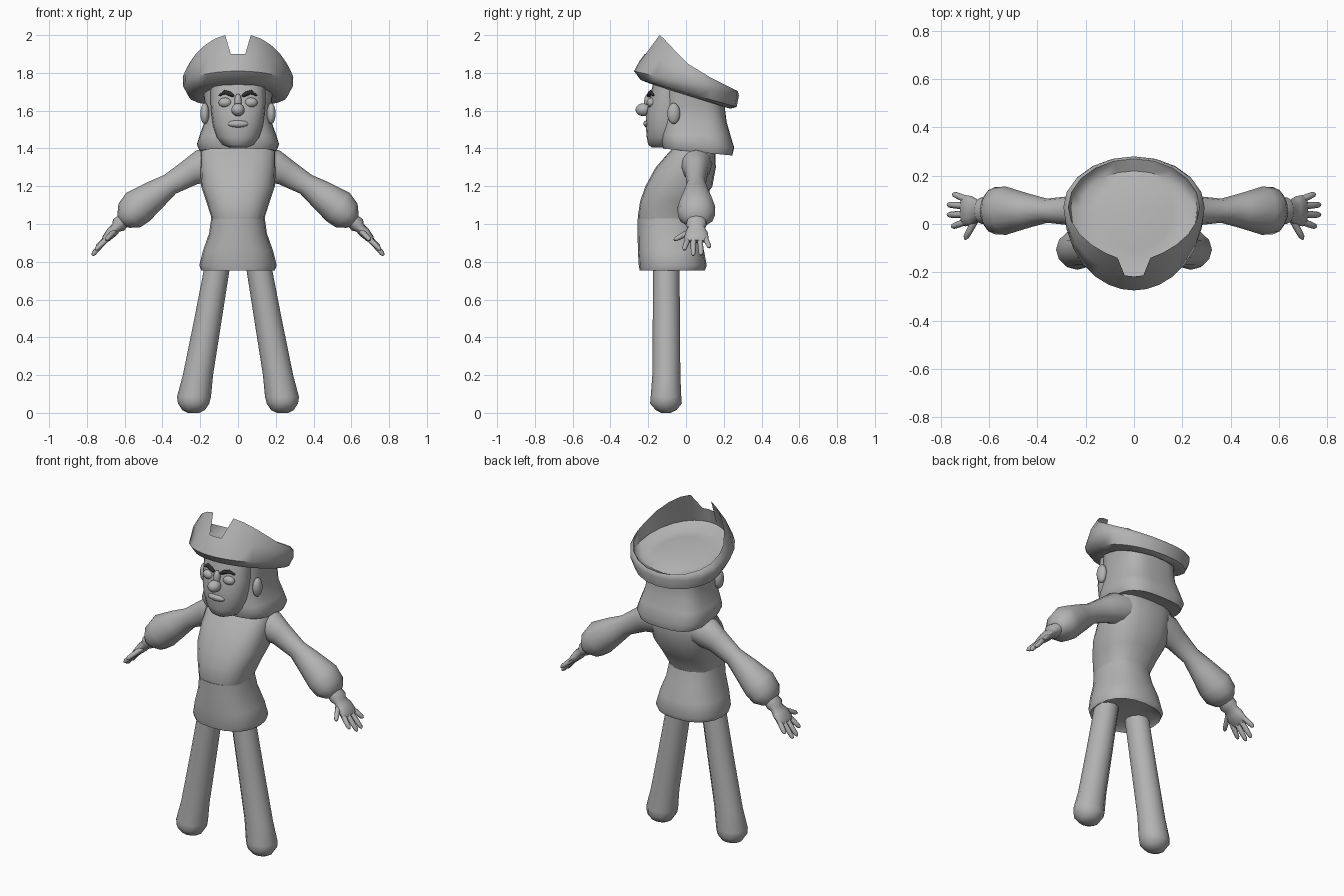
import bpy, bmesh, math
from mathutils import Vector

if "Cube" in bpy.data.objects:
    bpy.data.objects.remove(bpy.data.objects["Cube"])


def material(name, value):
    m = bpy.data.materials.new(name)
    m.diffuse_color = (value, value, value, 1)
    m.use_nodes = True
    m.node_tree.nodes["Principled BSDF"].inputs["Base Color"].default_value = m.diffuse_color
    return m


GREY = material("grey", 0.45)
DARK = material("dark_grey", 0.03)


def finish(name, bm, mat=GREY, angle=45):
    bmesh.ops.recalc_face_normals(bm, faces=bm.faces)
    me = bpy.data.meshes.new(name)
    bm.to_mesh(me)
    bm.free()
    me.materials.append(mat)
    ob = bpy.data.objects.new(name, me)
    bpy.context.collection.objects.link(ob)
    bpy.ops.object.select_all(action='DESELECT')
    ob.select_set(True)
    bpy.context.view_layer.objects.active = ob
    bpy.ops.object.shade_smooth_by_angle(angle=math.radians(angle))
    return ob


def loft(name, rings, mat=GREY, angle=45, caps=True):
    """Skin a list of equal-length point rings."""
    bm = bmesh.new()
    vs = [[bm.verts.new(p) for p in r] for r in rings]
    n = len(vs[0])
    for a, b in zip(vs, vs[1:]):
        for i in range(n):
            j = (i + 1) % n
            bm.faces.new((a[i], a[j], b[j], b[i]))
    if caps:
        bm.faces.new(vs[0])
        bm.faces.new(vs[-1])
    return finish(name, bm, mat, angle)


def spow(v, p):
    return math.copysign(abs(v) ** p, v)


def level(z, rx, yf, yb, p=1.0, n=20, cx=0.0, tilt=0.0):
    """Horizontal rounded ring between a front and a back y."""
    cy, ry, pts = (yf + yb) / 2, (yb - yf) / 2, []
    for i in range(n):
        t = 2 * math.pi * i / n
        y = cy + ry * spow(math.sin(t), p)
        pts.append((cx + rx * spow(math.cos(t), p), y, z + tilt * y))
    return pts


def limb(name, stations, n=12, mat=GREY, angle=50):
    """Tube through (x, y, z, thickness, depth) stations lying near an xz plane."""
    c = [Vector(s[:3]) for s in stations]
    rings = []
    for i, s in enumerate(stations):
        d = (c[min(i + 1, len(c) - 1)] - c[max(i - 1, 0)]).normalized()
        side = Vector((0, 1, 0))
        side = (side - d * side.dot(d)).normalized()
        up = d.cross(side)
        rings.append([c[i] + up * s[3] * math.cos(2 * math.pi * k / n)
                      + side * s[4] * math.sin(2 * math.pi * k / n) for k in range(n)])
    return loft(name, rings, mat, angle)


def ball(name, loc, scale, mat=GREY):
    bm = bmesh.new()
    bmesh.ops.create_uvsphere(bm, u_segments=14, v_segments=9, radius=1)
    for v in bm.verts:
        v.co = Vector(loc) + Vector([a * b for a, b in zip(v.co, scale)])
    return finish(name, bm, mat)


def mirror(ob):
    m = ob.modifiers.new("mirror", 'MIRROR')
    m.use_clip = False
    m.use_mirror_merge = False


# Shirt and flared skirt
loft("shirt", [level(*r, p=0.8) for r in (
    (1.02, .14, -.25, .04), (1.04, .143, -.255, .045), (1.12, .168, -.243, .09),
    (1.2, .195, -.215, .14), (1.3, .2, -.16, .158), (1.38, .2, -.09, .155), (1.42, .185, -.05, .12))])
loft("skirt", [level(*r, p=0.85) for r in (
    (.775, .17, -.22, .08), (.755, .195, -.245, .10), (.78, .205, -.25, .11), (.86, .185, -.255, .095),
    (.95, .153, -.256, .065), (1.03, .142, -.256, .045))])

# Legs with flared boots
mirror(loft("leg", [level(z, rx, yf, yb, cx=cx, n=12) for z, cx, rx, yf, yb in (
    (0, .235, .03, -.13, -.08), (.015, .235, .06, -.16, -.05), (.05, .235, .083, -.19, -.022),
    (.085, .233, .09, -.187, -.025), (.2, .212, .08, -.178, -.03), (.5, .158, .073, -.176, -.032),
    (.82, .102, .067, -.175, -.035))]))

# Puffed sleeve, hand and fingers
Y = .055
mirror(limb("sleeve", [
    (.13, Y, 1.32, .085, .085), (.19, Y, 1.305, .09, .08), (.25, Y, 1.275, .073, .062),
    (.36, Y, 1.21, .058, .05), (.44, Y, 1.155, .078, .072), (.53, Y, 1.09, .097, .1),
    (.575, Y, 1.045, .085, .098), (.605, Y, 1.02, .052, .07), (.618, Y, 1.01, .03, .045)]))
mirror(limb("hand", [
    (.60, Y, 1.025, .036, .05), (.632, Y, .995, .042, .055), (.645, Y, .98, .028, .045),
    (.67, Y, .955, .029, .06), (.70, Y, .922, .022, .065), (.712, Y, .908, .012, .055)]))
for name, start, tip in (
        ("thumb", (.655, .02, .96), (.70, -.063, .915)),
        ("index_finger", (.69, .012, .925), (.755, -.012, .862)),
        ("middle_finger", (.70, .04, .92), (.772, .038, .833)),
        ("ring_finger", (.70, .075, .92), (.772, .08, .835)),
        ("little_finger", (.69, .1, .93), (.75, .125, .875))):
    a, b = Vector(start), Vector(tip)
    mirror(limb(name, [(*a.lerp(b, f), r, r) for f, r in
                       ((0, .015), (.55, .014), (.88, .012), (1, .005))], n=8))

# Hair: boxy bob with a sloping hem
loft("hair", [level(*r, p=0.65, n=28, tilt=t) for r, t in (
    ((1.395, .15, -.09, .21), -.1), ((1.387, .2, -.12, .245), -.1), ((1.425, .218, -.132, .255), -.08),
    ((1.47, .203, -.132, .235), 0), ((1.54, .178, -.125, .215), 0), ((1.62, .175, -.12, .205), 0),
    ((1.71, .185, -.12, .21), -.2))])

# Face with jaw, nose, ears, eyes, brows and mouth
loft("face", [level(*r, p=.9) for r in (
    (1.405, .045, -.18, -.02), (1.42, .085, -.2, 0), (1.46, .115, -.208, 0), (1.52, .132, -.213, 0),
    (1.58, .14, -.212, 0), (1.64, .145, -.2, 0), (1.74, .145, -.175, 0))])
ball("nose", (0, -.225, 1.605), (.036, .042, .034))
ball("nose_bridge", (0, -.2, 1.645), (.02, .022, .045))
ball("mouth", (0, -.207, 1.53), (.056, .018, .019))
mirror(ball("ear", (.176, -.065, 1.585), (.024, .034, .056)))
mirror(ball("eye", (.068, -.183, 1.643), (.036, .026, .026)))
mirror(limb("eyebrow", [(.022, -.198, 1.677, .007, .008), (.045, -.195, 1.69, .012, .01),
                        (.07, -.188, 1.698, .011, .01), (.1, -.172, 1.68, .004, .006)], n=8, mat=DARK))

# Hat: tilted upturned brim, notched at the front, with a dished crown
half = [0, 10, 21, 33, 46, 60, 75, 90, 108, 126, 144, 162]
offsets = half + [180] + [-a for a in reversed(half[1:])]


def hat_ring(rx, front, back, base, slope, p=1.0):
    pts = []
    for a in offsets:
        s, c = math.sin(math.radians(a)), -math.cos(math.radians(a))
        y = .07 + c * (back if c > 0 else front)
        pts.append(Vector((rx * (spow(s, p) if c < 0 else s), y, base - slope * y)))
    return pts


def rim_height(y):
    prof = ((-.155, 2.0), (-.135, 2.0), (0, 1.855), (.13, 1.775), (.27, 1.705))
    for (a, za), (b, zb) in zip(prof, prof[1:]):
        if y <= b:
            return za + (zb - za) * (y - a) / (b - a)
    return prof[-1][1]


wide = hat_ring(.29, .345, .21, 1.745, .235)
inner = hat_ring(.262, .305, .185, 1.76, .235)
rim = hat_ring(.272, .225, .2, 0, 0, 1.35)
for i, p in enumerate(rim):
    p.z = rim_height(p.y)
    if abs(offsets[i]) <= 10:
        rim[i] = wide[i].lerp(p, .48)
bulge = [w.lerp(r, .5) + Vector((w.x * .04, 0, .008)) for w, r in zip(wide, rim)]
lip = [r.lerp(n, .04) for r, n in zip(rim, inner)]
loft("hat", [
    hat_ring(.16, .18, .12, 1.7, .31), hat_ring(.2, .24, .165, 1.683, .31),
    hat_ring(.262, .31, .198, 1.695, .28), wide, bulge, rim, lip, inner,
    hat_ring(.22, .25, .15, 1.735, .235), hat_ring(.16, .18, .11, 1.745, .235),
    hat_ring(.05, .06, .04, 1.755, .235)], angle=50)
